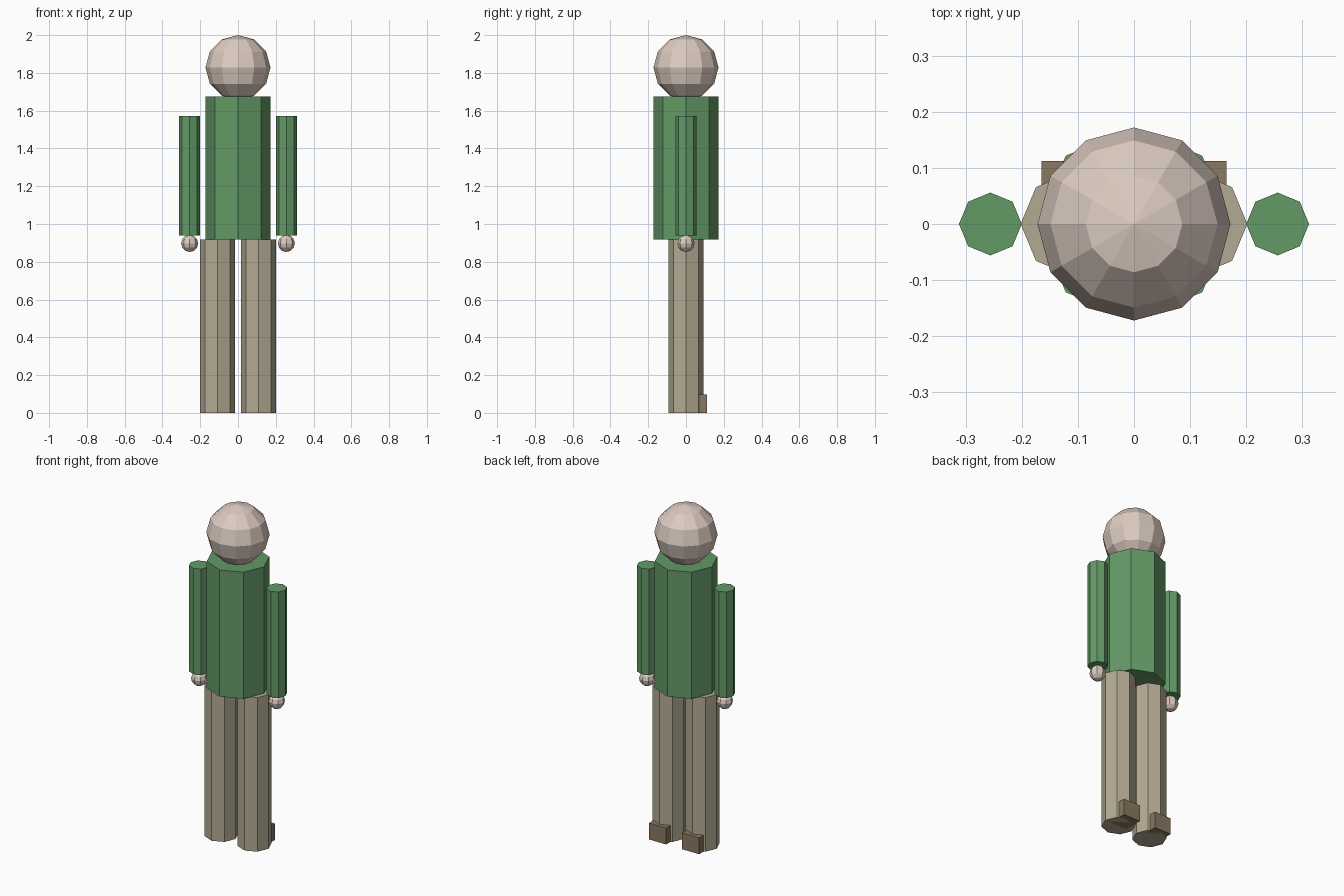
import bpy, bmesh
from mathutils import Matrix

if "Cube" in bpy.data.objects:
    bpy.data.objects.remove(bpy.data.objects["Cube"])


def material(name, rgb):
    m = bpy.data.materials.new(name)
    m.diffuse_color = (*rgb, 1)
    m.use_nodes = True
    m.node_tree.nodes["Principled BSDF"].inputs["Base Color"].default_value = m.diffuse_color
    return m


SKIN = material("skin", (0.72, 0.60, 0.53))
GREEN = material("green_cloth", (0.125, 0.32, 0.133))
TAN = material("tan_cloth", (0.45, 0.40, 0.29))
BROWN = material("brown_leather", (0.26, 0.19, 0.12))


def finish(name, bm, mat):
    mesh = bpy.data.meshes.new(name)
    bm.to_mesh(mesh)
    bm.free()
    mesh.materials.append(mat)
    bpy.context.collection.objects.link(bpy.data.objects.new(name, mesh))


def ball(name, x, z, r, segments, rings, mat):
    bm = bmesh.new()
    bmesh.ops.create_uvsphere(bm, u_segments=segments, v_segments=rings, radius=r,
                              matrix=Matrix.Translation((x, 0, z)))
    finish(name, bm, mat)


def prism(name, x, z0, z1, r, mat):
    bm = bmesh.new()
    bmesh.ops.create_cone(bm, cap_ends=True, segments=8, radius1=r, radius2=r, depth=z1 - z0,
                          matrix=Matrix.Translation((x, 0, (z0 + z1) / 2)))
    finish(name, bm, mat)


def box(name, center, size, mat):
    bm = bmesh.new()
    bmesh.ops.create_cube(bm, size=1, matrix=Matrix.Translation(center) @ Matrix.Diagonal((*size, 1)))
    finish(name, bm, mat)


# Head and torso
ball("head", 0, 1.828, 0.172, 12, 6, SKIN)
prism("torso", 0, 0.919, 1.674, 0.172, GREEN)

# Limbs, mirrored left and right
for side, s in (("left", -1), ("right", 1)):
    prism(side + "_arm", s * 0.256, 0.94, 1.571, 0.056, GREEN)
    ball(side + "_hand", s * 0.256, 0.897, 0.045, 8, 6, SKIN)
    prism(side + "_leg", s * 0.109, 0, 0.919, 0.093, TAN)
    # Shoe: box poking out of the back of the leg
    box(side + "_shoe", (s * 0.109, 0.056, 0.049), (0.112, 0.112, 0.098), BROWN)
